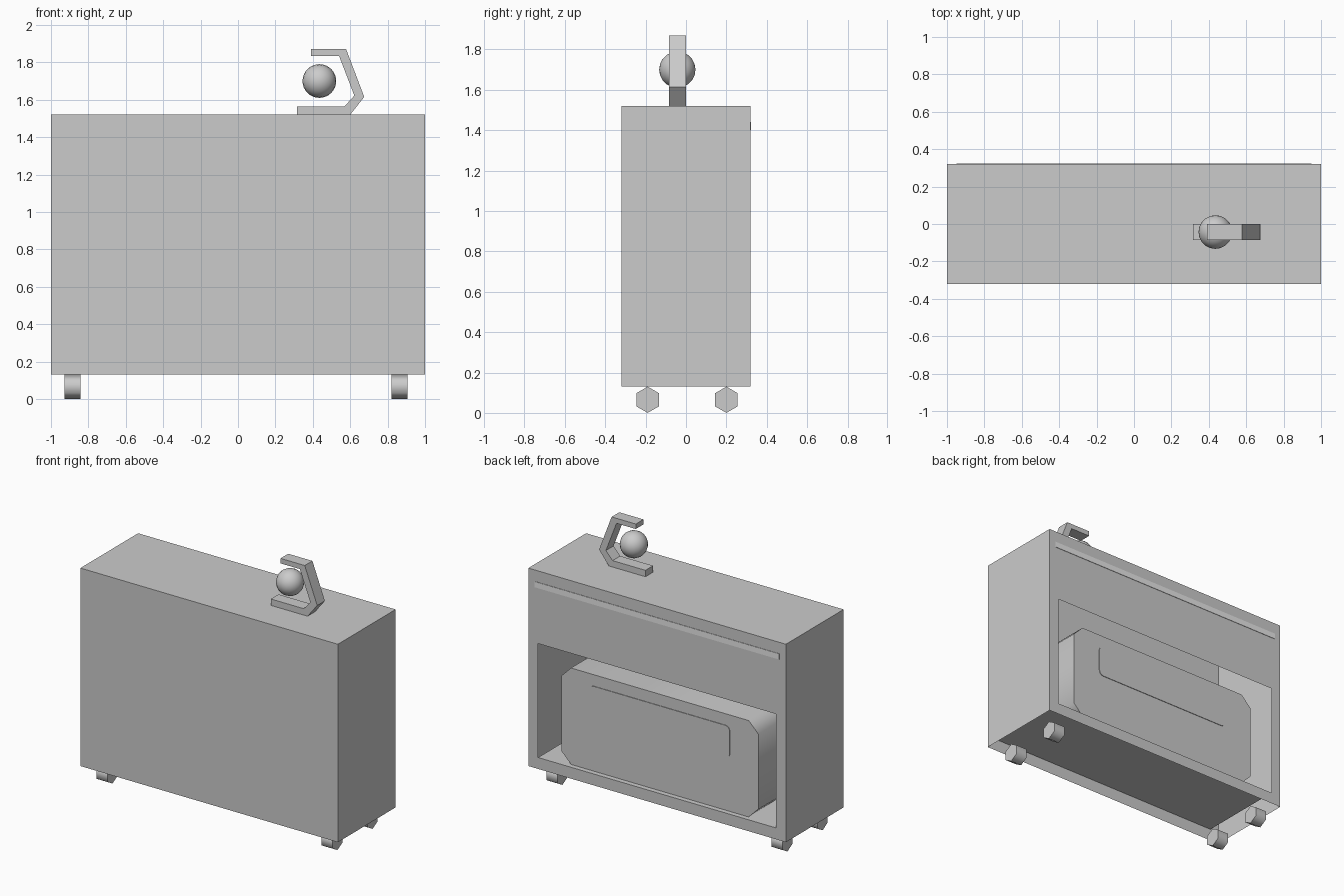
import bpy, bmesh, math
from mathutils import Matrix

cube = bpy.data.objects.get("Cube")
if cube:
    bpy.data.objects.remove(cube, do_unlink=True)


def material(name, value):
    m = bpy.data.materials.new(name)
    m.use_nodes = True
    colour = (value, value, value, 1)
    m.diffuse_color = colour
    m.node_tree.nodes["Principled BSDF"].inputs["Base Color"].default_value = colour
    return m


grey = material("grey", 0.6)
pale = material("pale grey", 0.8)


def finish(name, bm, mat=grey, smooth=None):
    mesh = bpy.data.meshes.new(name)
    bm.to_mesh(mesh)
    bm.free()
    ob = bpy.data.objects.new(name, mesh)
    bpy.context.collection.objects.link(ob)
    mesh.materials.append(mat)
    if smooth:
        bpy.ops.object.select_all(action='DESELECT')
        ob.select_set(True)
        bpy.context.view_layer.objects.active = ob
        bpy.ops.object.shade_smooth_by_angle(angle=math.radians(smooth))
    return ob


def prism(name, outline, y0, y1, mat=grey, smooth=None):
    """Extrude an (x, z) outline from y0 to y1."""
    bm = bmesh.new()
    face = bm.faces.new([bm.verts.new((x, y0, z)) for x, z in outline])
    ext = bmesh.ops.extrude_face_region(bm, geom=[face])["geom"]
    moved = [v for v in ext if isinstance(v, bmesh.types.BMVert)]
    bmesh.ops.translate(bm, verts=moved, vec=(0, y1 - y0, 0))
    bmesh.ops.recalc_face_normals(bm, faces=bm.faces)
    return finish(name, bm, mat, smooth)


def cut_corners(x, z0, z1, r, steps):
    """Rectangle outline with bevelled corners."""
    pts = []
    corners = ((x - r, z1 - r), (r - x, z1 - r), (r - x, z0 + r), (x - r, z0 + r))
    for i, (cx, cz) in enumerate(corners):
        for s in range(steps + 1):
            a = math.pi / 2 * (i + s / steps)
            pts.append((cx + r * math.cos(a), cz + r * math.sin(a)))
    return pts


# Cabinet: thin shell, open underneath, with a large opening in the back
D, BOTTOM, TOP = 0.32, 0.13, 1.52
OPEN_X, OPEN_LOW, OPEN_HIGH = 0.925, 0.21, 1.01
bm = bmesh.new()


def quad(*pts):
    bm.faces.new([bm.verts.new(p) for p in pts])


def back(x0, x1, z0, z1):
    quad((x1, D, z0), (x0, D, z0), (x0, D, z1), (x1, D, z1))


quad((-1, -D, BOTTOM), (1, -D, BOTTOM), (1, -D, TOP), (-1, -D, TOP))
quad((1, -D, BOTTOM), (1, D, BOTTOM), (1, D, TOP), (1, -D, TOP))
quad((-1, D, BOTTOM), (-1, -D, BOTTOM), (-1, -D, TOP), (-1, D, TOP))
quad((-1, -D, TOP), (1, -D, TOP), (1, D, TOP), (-1, D, TOP))
back(-1, 1, OPEN_HIGH, TOP)
back(-1, 1, BOTTOM, OPEN_LOW)
back(-1, -OPEN_X, OPEN_LOW, OPEN_HIGH)
back(OPEN_X, 1, OPEN_LOW, OPEN_HIGH)
bmesh.ops.remove_doubles(bm, verts=bm.verts, dist=0.0001)
finish("cabinet", bm)

# Floor sheet inside the cabinet
bm = bmesh.new()
quad((-OPEN_X, -0.313, OPEN_LOW), (OPEN_X, -0.313, OPEN_LOW),
     (OPEN_X, D, OPEN_LOW), (-OPEN_X, D, OPEN_LOW))
finish("cabinet_floor", bm)

# Inner unit with bevelled corners, and its rounded panel
prism("inner_unit", cut_corners(0.765, 0.213, 0.89, 0.075, 1), -0.25, 0.29, smooth=50)
prism("inner_panel", cut_corners(0.545, 0.585, 0.81, 0.035, 4), 0.288, 0.294)

# Pale strip along the upper back
prism("back_strip", [(-0.95, 1.4), (0.95, 1.4), (0.95, 1.44), (-0.95, 1.44)],
      0.319, 0.323, pale)

# Bracket on top
prism("top_bracket", [(0.315, 1.52), (0.6, 1.52), (0.675, 1.615), (0.578, 1.87),
                      (0.39, 1.87), (0.39, 1.835), (0.54, 1.835), (0.622, 1.622),
                      (0.57, 1.565), (0.315, 1.565)], -0.085, 0)

# Ball held in the bracket
bm = bmesh.new()
bmesh.ops.create_uvsphere(bm, u_segments=32, v_segments=10, radius=0.09,
                          matrix=Matrix.Translation((0.435, -0.043, 1.7))
                          @ Matrix.Rotation(math.pi / 2, 4, 'X'))
finish("ball", bm, smooth=40)

# Six-sided feet lying along x
for side, x in (("right", -0.885), ("left", 0.863)):
    for end, y in (("front", -0.19), ("back", 0.2)):
        bm = bmesh.new()
        bmesh.ops.create_cone(bm, cap_ends=True, segments=6, radius1=0.065,
                              radius2=0.065, depth=0.086)
        # Keep one corner of the hexagon pointing straight down
        low = max(bm.verts, key=lambda v: v.co.x)
        turn = math.atan2(low.co.y, low.co.x)
        bmesh.ops.transform(bm, verts=bm.verts,
                            matrix=Matrix.Translation((x, y, 0.065))
                            @ Matrix.Rotation(math.pi / 2, 4, 'Y')
                            @ Matrix.Rotation(-turn, 4, 'Z'))
        finish(f"{end}_{side}_foot", bm, smooth=65)
